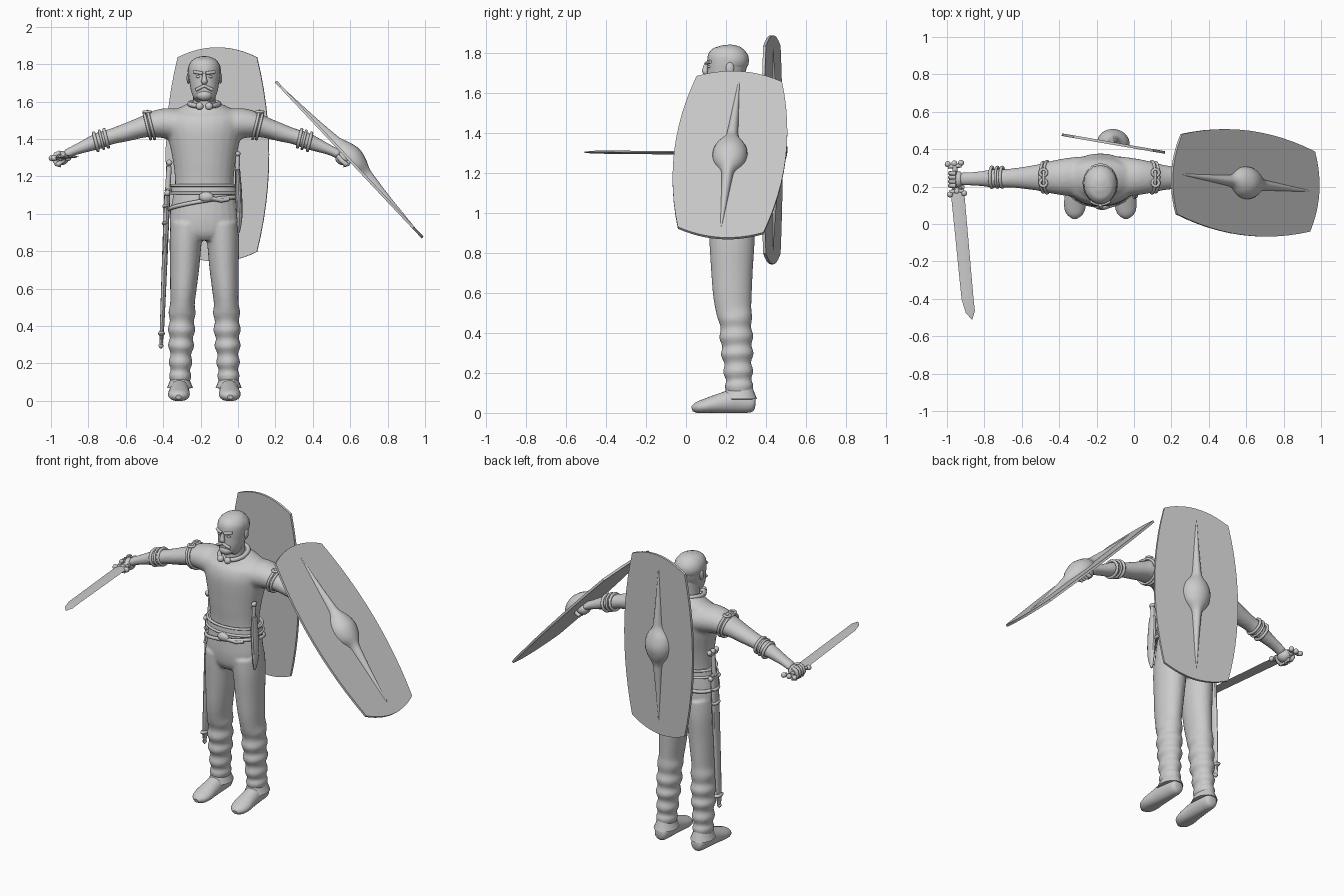
import bpy, bmesh, math
from mathutils import Vector, Matrix

if "Cube" in bpy.data.objects:
    bpy.data.objects.remove(bpy.data.objects["Cube"])

CX = -0.18                                    # body centre line
grey = bpy.data.materials.new("plain_grey")
grey.diffuse_color = (0.6, 0.6, 0.6, 1)
grey.use_nodes = True
grey.node_tree.nodes["Principled BSDF"].inputs["Base Color"].default_value = grey.diffuse_color


def finish(bm, name):
    bmesh.ops.recalc_face_normals(bm, faces=bm.faces)
    me = bpy.data.meshes.new(name)
    bm.to_mesh(me)
    bm.free()
    ob = bpy.data.objects.new(name, me)
    bpy.context.collection.objects.link(ob)
    me.materials.append(grey)
    return ob


def smooth_path(pts, steps):
    """Catmull-Rom through tuples (x, y, z, a, b)."""
    out = []
    for i in range(len(pts) - 1):
        p = [pts[max(0, min(len(pts) - 1, i + k))] for k in (-1, 0, 1, 2)]
        for s in range(steps):
            t = s / steps
            out.append(tuple(0.5 * (2 * q1 + (q2 - q0) * t + (2 * q0 - 5 * q1 + 4 * q2 - q3) * t * t
                                    + (3 * q1 - q0 - 3 * q2 + q3) * t ** 3)
                             for q0, q1, q2, q3 in zip(*p)))
    return out + [pts[-1]]


def tube(name, pts, ref=(0, 1, 0), steps=4, sides=24):
    """Loft of ellipses along a path; b is the radius towards ref, a across it."""
    pts = smooth_path(pts, steps)
    bm = bmesh.new()
    rings = []
    for i, p in enumerate(pts):
        t = (Vector(pts[min(i + 1, len(pts) - 1)][:3]) - Vector(pts[max(i - 1, 0)][:3])).normalized()
        u = Vector(ref).cross(t).normalized()
        v = t.cross(u)
        rings.append([bm.verts.new(Vector(p[:3]) + u * p[3] * math.cos(k * math.tau / sides)
                                   + v * p[4] * math.sin(k * math.tau / sides)) for k in range(sides)])
    for r, q in zip(rings, rings[1:]):
        for k in range(sides):
            bm.faces.new((r[k], r[k - 1], q[k - 1], q[k]))
    bm.faces.new(rings[0])
    bm.faces.new(rings[-1])
    return finish(bm, name)


def ball(name, loc, size):
    bm = bmesh.new()
    size = (size,) * 3 if isinstance(size, float) else size
    bmesh.ops.create_uvsphere(bm, u_segments=16, v_segments=10, radius=1,
                              matrix=Matrix.Translation(loc) @ Matrix.Diagonal((*size, 1)))
    return finish(bm, name)


def wire(name, pts, r, cyclic=True):
    cu = bpy.data.curves.new(name, 'CURVE')
    cu.dimensions = '3D'
    cu.bevel_depth, cu.bevel_resolution, cu.use_fill_caps = r, 2, True
    sp = cu.splines.new('POLY')
    sp.points.add(len(pts) - 1)
    for p, co in zip(sp.points, pts):
        p.co = (*co, 1)
    sp.use_cyclic_u = cyclic
    cu.materials.append(grey)
    ob = bpy.data.objects.new(name, cu)
    bpy.context.collection.objects.link(ob)


def blend(parts, name, voxel, rounds):
    """Fuse overlapping lofts into one soft skin."""
    bpy.ops.object.select_all(action='DESELECT')
    for o in parts:
        o.select_set(True)
    bpy.context.view_layer.objects.active = parts[0]
    bpy.ops.object.join()
    parts[0].name = name
    rm = parts[0].modifiers.new("fuse", 'REMESH')
    rm.mode, rm.voxel_size, rm.use_smooth_shade = 'VOXEL', voxel, True
    sm = parts[0].modifiers.new("soften", 'SMOOTH')
    sm.factor, sm.iterations = 0.5, rounds


ANG = [k * math.tau / 32 for k in range(32)]

# torso and arms
body = [tube("torso", [(CX, cy, z, a, b) for z, cy, a, b in (
    (1.09, .225, .162, .112), (1.17, .225, .157, .112), (1.28, .228, .168, .125), (1.40, .235, .192, .14),
    (1.47, .237, .202, .138), (1.53, .24, .195, .115), (1.568, .235, .13, .092), (1.595, .23, .07, .075))])]
ARM = ((.10, 1.47, .085, .11), (.19, 1.483, .083, .1), (.26, 1.48, .073, .088), (.33, 1.463, .057, .072),
       (.42, 1.435, .049, .058), (.50, 1.412, .042, .05), (.56, 1.392, .045, .051), (.63, 1.365, .036, .042),
       (.70, 1.337, .027, .036), (.745, 1.315, .027, .036))
for s in (-1, 1):
    f = 1.0 if s < 0 else 0.97
    X = lambda d: CX + s * f * d
    body.append(tube("arm", [(X(d), .255 - .02 * d, z, a, b) for d, z, a, b in ARM]))
    # clenched hand
    ball("fist", (X(.765), .238, 1.298), (.042, .045, .038))
    for i in range(4):
        y = .205 + i * .022
        wire("finger", [(X(.77), y, 1.328), (X(.795), y, 1.318), (X(.803), y, 1.29),
                        (X(.79), y, 1.266), (X(.765), y, 1.26)], .012, False)
    wire("thumb", [(X(.735), .2, 1.31), (X(.755), .19, 1.285), (X(.785), .195, 1.262)], .013, False)
    # armlets and wrist bands
    for d, z, ry, rz, r in ((.285, 1.475, .085, .074, .008), (.305, 1.47, .08, .07, .008), (.525, 1.404, .053, .047, .009),
                            (.55, 1.396, .055, .049, .007), (.58, 1.385, .054, .047, .009)):
        wire("arm_band", [(X(d + .25 * rz * math.sin(t)), .25 + ry * math.cos(t), z + rz * math.sin(t))
                          for t in ANG], r)
    for y in (.22, .275):
        wire("armlet_spiral", [(X(.305) + .018 * math.cos(t), y + .018 * math.sin(t), 1.545) for t in ANG], .008)
blend(body, "tunic_and_arms", .011, 6)

# trousers with gathered folds
legs = [tube("hips", [(CX, cy, z, a, b) for z, cy, a, b in (
    (1.13, .225, .16, .11), (1.05, .227, .176, .116), (.97, .228, .186, .12), (.90, .23, .178, .112),
    (.86, .232, .13, .085))])]
LEG = [(.09, .95, .228, .092, .112), (.10, .85, .23, .086, .113), (.105, .72, .23, .079, .105),
       (.112, .60, .232, .071, .098), (.117, .52, .238, .066, .09)]
FOLDS = ((.47, .073), (.425, .064), (.38, .074), (.335, .061), (.295, .071), (.25, .055),
         (.205, .064), (.165, .051), (.135, .06), (.09, .048))
LEG += [(.119 + (.47 - z) * .03, z, .247 + (.47 - z) * .055, r, r + .012) for z, r in FOLDS]
for s in (-1, 1):
    legs.append(tube("leg", [(CX + s * d, y, z, a, b) for d, z, y, a, b in LEG]))
    # ankle flare and shoe
    tube("ankle_cuff", [(CX + s * .13, .268, z, r, r + .018) for z, r in ((.135, .045), (.105, .055), (.07, .069), (.066, .05))],
         steps=1)
    shoe = tube("shoe", [(CX + s * (.13 + (.3 - y) * .03), y, z, a, b) for y, z, a, b in (
        (.347, .045, .02, .02), (.33, .047, .04, .045), (.25, .058, .05, .06), (.17, .047, .054, .05),
        (.10, .034, .058, .038), (.055, .026, .045, .028), (.03, .02, .015, .012))], ref=(0, 0, 1))
    for v in shoe.data.vertices:
        v.co.z = max(v.co.z, 0)
blend(legs, "trousers", .009, 3)

# head, hair, face
tube("neck", [(CX, .225, 1.53, .07, .075), (CX, .222, 1.60, .06, .066), (CX, .222, 1.70, .062, .07)])
tube("head", [(CX, cy, z, a, b) for z, cy, a, b in (
    (1.603, .16, .03, .035), (1.612, .165, .052, .055), (1.65, .178, .069, .077), (1.70, .195, .079, .093),
    (1.75, .206, .086, .101), (1.79, .21, .084, .098), (1.822, .212, .064, .076), (1.838, .212, .034, .04),
    (1.842, .212, .004, .005))])
ball("hair", (CX, .22, 1.765), (.09, .096, .079))
tube("nose", [(CX, .105, 1.75, .009, .012), (CX, .098, 1.725, .012, .014), (CX, .096, 1.708, .017, .015),
              (CX, .106, 1.698, .012, .01)])
wire("moustache", [(CX + x, .104 + 4 * x * x, 1.685 - abs(x) * .5) for x in (-.045, -.022, 0, .022, .045)], .009, False)
ball("beard", (CX, .137, 1.635), (.044, .036, .032))
for s in (-1, 1):
    wire("brow", [(CX + s * x, .104 + 6 * x * x, 1.75 + x * .15) for x in (.008, .03, .055)], .009, False)
    ball("eye", (CX + s * .032, .118, 1.733), (.013, .01, .007))
    ball("ear", (CX + s * .086, .22, 1.725), (.009, .02, .03))

# neck ring with ball ends
wire("neck_ring", [(CX + .078 * math.sin(t), .215 - .095 * math.cos(t), 1.588 - .012 * math.cos(t))
                   for t in [.3 + k * .1775 for k in range(33)]], .014, False)
for s in (-1, 1):
    ball("neck_ring_end", (CX + s * .025, .117, 1.575), .021)

# belts and knot
tube("belt", [(CX, .226, z, a, a * .69) for z, a in ((1.105, .168), (1.11, .18), (1.15, .175), (1.155, .163))], steps=1, sides=32)
for z, r in ((1.11, .182), (1.152, .177)):
    wire("belt_edge", [(CX + r * math.cos(t), .226 + r * .69 * math.sin(t), z) for t in ANG], .008)
wire("sword_belt", [(CX + .187 * math.cos(t), .226 + .128 * math.sin(t), 1.055 + .03 * math.cos(t) - .015 * math.sin(t))
                    for t in ANG], .011)
ball("belt_knot", (CX + .01, .095, 1.09), (.04, .02, .026))
wire("belt_tail", [(CX + .03, .092, 1.085), (CX + .09, .11, 1.072), (CX + .13, .13, 1.08)], .012, False)


def hilt(name, base, along, across):
    """Grip with three-knob pommel and guard."""
    base, along, across = Vector(base), Vector(along).normalized(), Vector(across).normalized()
    wire(name + "_grip", [base, base + along * .13], .014, False)
    for h, w in ((0, .038), (.135, .036)):
        wire(name + "_bar", [base + along * h + across * w * k for k in (-1, 0, 1)], .011, False)
        for k in (-1, 0, 1):
            ball(name + "_knob", base + along * (h + .014 * (1 if h else -abs(k))) + across * w * k, .016)


# drawn sword
hilt("sword", (-.947, .175, 1.298), (-.09, 1, 0), (1, .09, 0))
tube("sword_blade", [(-.945, .185, 1.30, .036, .009), (-.89, -.40, 1.305, .032, .008),
                     (-.875, -.47, 1.305, .025, .007), (-.866, -.51, 1.305, .002, .002)],
     ref=(0, 0, 1), steps=1, sides=4)

# scabbard on the right hip
tube("scabbard", [(-.378, .25, 1.11, .016, .036), (-.39, .25, .80, .015, .033), (-.405, .25, .42, .012, .027),
                  (-.411, .25, .31, .009, .016), (-.412, .25, .28, .004, .005)], sides=12)
hilt("sheathed_sword", (-.376, .25, 1.125), (.06, 0, 1), (0, 1, 0))
ball("scabbard_tip", (-.412, .25, .295), .013)
for z in (1.04, .95, .36):
    ball("scabbard_mount", (-.385 - (1.04 - z) * .035, .25, z), (.02, .04, .013))

# dagger on the left hip
tube("dagger_sheath", [(-.002, .165, 1.24, .013, .026), (.004, .165, 1.10, .018, .032), (.008, .165, .98, .015, .027),
                       (.004, .165, .90, .006, .008)], sides=12)
wire("dagger_grip", [(-.004, .165, 1.23), (0, .165, 1.31)], .012, False)
ball("dagger_pommel", (0, .165, 1.32), (.014, .022, .014))


def shield(name, loc, up, normal):
    """Flat barrel-shaped board with a long spine and boss."""
    up, normal = Vector(up).normalized(), Vector(normal).normalized()
    m = Matrix.Translation(loc) @ Matrix((up.cross(normal), up, normal)).transposed().to_4x4()
    n = 12
    half = [(.28 - .065 * k * k, .52 * k) for k in [-1 + 2 * i / n for i in range(n)]]
    half += [(.215 * k, .52 + .053 * (1 - k * k)) for k in [1 - 2 * i / n for i in range(n)]]
    bm = bmesh.new()
    f = bm.faces.new([bm.verts.new((x, y, -.007)) for x, y in half + [(-x, -y) for x, y in half]])
    ext = bmesh.ops.extrude_face_region(bm, geom=[f])
    bmesh.ops.translate(bm, vec=(0, 0, .014), verts=[v for v in ext['geom'] if isinstance(v, bmesh.types.BMVert)])
    finish(bm, name + "_board").matrix_world = m
    prof = ((.52, .004, .006), (.30, .018, .022), (.17, .027, .036), (.115, .036, .044), (.06, .075, .066), (0, .088, .078))
    pts = [(0, -y, 0, a, b) for y, a, b in prof] + [(0, y, 0, a, b) for y, a, b in prof[-2::-1]]
    boss = tube(name + "_boss", pts, ref=(0, 0, 1))
    for v in boss.data.vertices:
        v.co.z = max(v.co.z, -.004)
    boss.matrix_world = m


shield("arm_shield", (.595, .22, 1.29), (-.685, .09, .728), (.728, 0, .685))
shield("back_shield", (-.11, .43, 1.317), (0, 0, 1), (.17, .985, 0))

# smooth shading with crisp edges
bpy.ops.object.select_all(action='DESELECT')
for o in bpy.context.scene.objects:
    if o.type == 'MESH' and not o.modifiers:
        o.select_set(True)
        bpy.context.view_layer.objects.active = o
bpy.ops.object.shade_smooth_by_angle(angle=math.radians(35))
